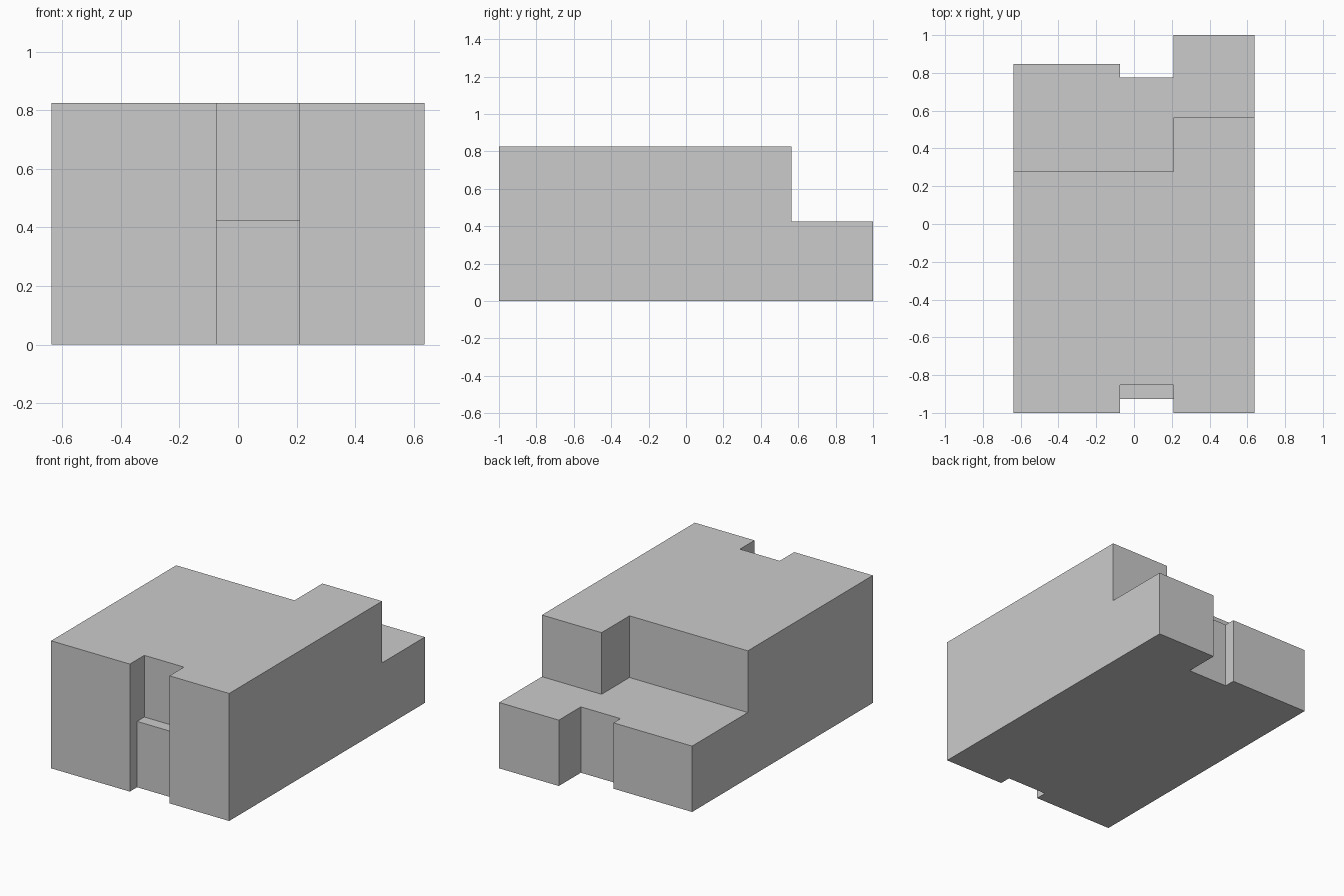
import bpy
import bmesh

if "Cube" in bpy.data.objects:
    bpy.data.objects.remove(bpy.data.objects["Cube"])

# Bay edges along x: left wing, recessed middle, right wing
BAY_X = [-0.637, -0.074, 0.21, 0.637]
MID_Z, TOP_Z = 0.426, 0.825


def tier(name, fronts, backs, z0, z1):
    """Extrude a stepped plan outline, given each bay's front and back y."""
    spans = list(zip(BAY_X, BAY_X[1:]))
    outline = []
    for (x0, x1), y in zip(spans, fronts):
        outline += [(x0, y), (x1, y)]
    for (x0, x1), y in reversed(list(zip(spans, backs))):
        outline += [(x1, y), (x0, y)]
    # Drop repeated corners where neighbouring bays are flush
    outline = list(dict.fromkeys(outline))

    bm = bmesh.new()
    base = bm.faces.new([bm.verts.new((x, y, z0)) for x, y in outline])
    grown = bmesh.ops.extrude_face_region(bm, geom=[base], use_keep_orig=True)
    verts = [g for g in grown["geom"] if isinstance(g, bmesh.types.BMVert)]
    bmesh.ops.translate(bm, verts=verts, vec=(0, 0, z1 - z0))
    bmesh.ops.recalc_face_normals(bm, faces=bm.faces)
    mesh = bpy.data.meshes.new(name)
    bm.to_mesh(mesh)
    bm.free()
    obj = bpy.data.objects.new(name, mesh)
    bpy.context.collection.objects.link(obj)
    return obj


# Lower storey, reaching further back
building = tier("building", [-1, -0.926, -1], [0.847, 0.775, 1], 0, MID_Z)

# Upper storey, set back to leave a rear terrace and a small front ledge
upper = tier("upper_storey", [-1, -0.852, -1], [0.278, 0.278, 0.563], MID_Z, TOP_Z)

# Merge both storeys into one closed shell
union = building.modifiers.new("join_storeys", 'BOOLEAN')
union.operation = 'UNION'
union.solver = 'EXACT'
union.object = upper
bpy.context.view_layer.objects.active = building
bpy.ops.object.modifier_apply(modifier=union.name)
bpy.data.objects.remove(upper)
